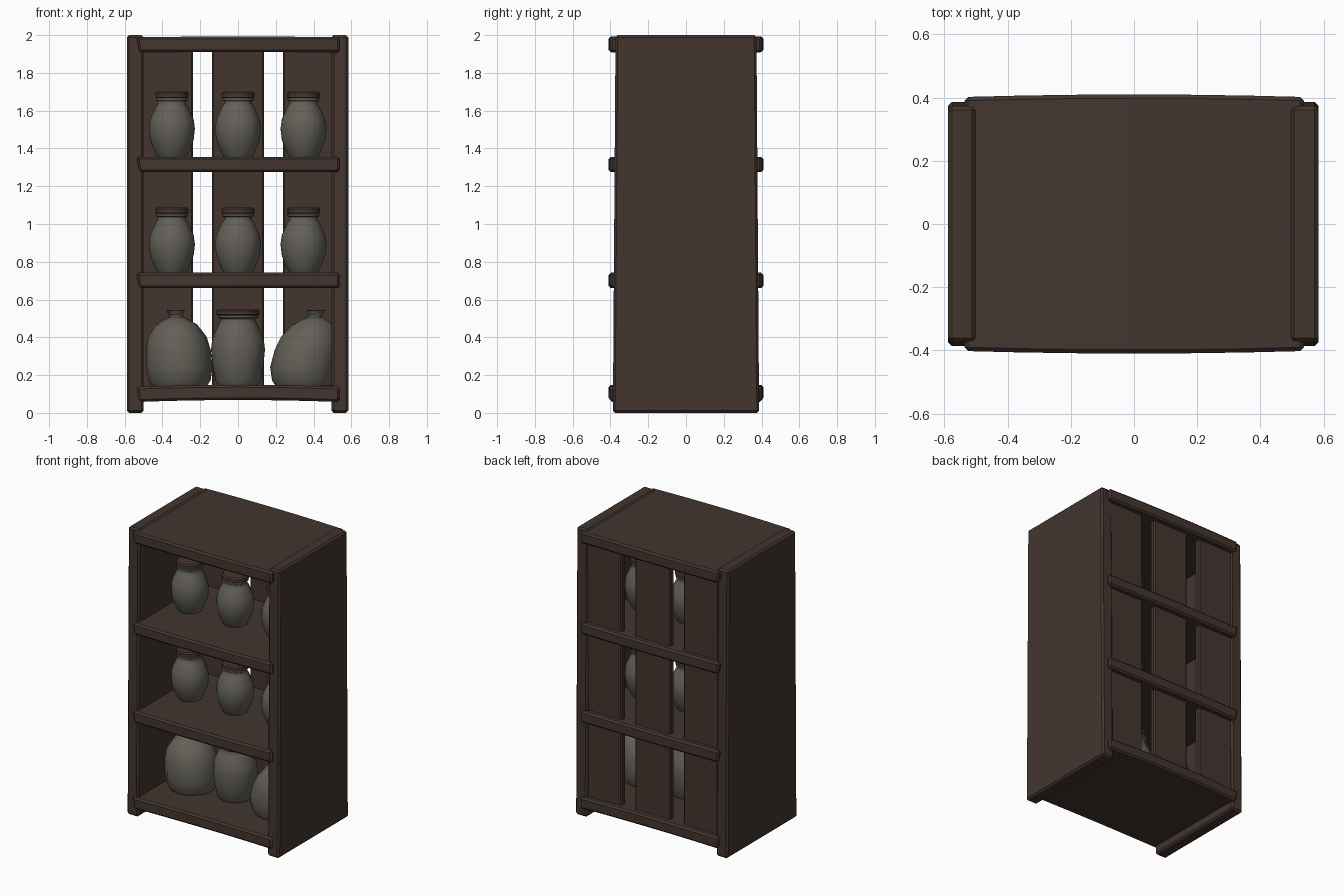
import bpy, bmesh, math

if "Cube" in bpy.data.objects:
    bpy.data.objects.remove(bpy.data.objects["Cube"])


def material(name, rgb):
    m = bpy.data.materials.new(name)
    m.diffuse_color = (*rgb, 1)
    m.use_nodes = True
    m.node_tree.nodes["Principled BSDF"].inputs["Base Color"].default_value = m.diffuse_color
    return m


WOOD = material("dark_wood", (0.056, 0.036, 0.028))
LID = material("lid_brown", (0.060, 0.037, 0.027))
CLAY = material("grey_clay", (0.125, 0.117, 0.096))


def finish(name, bm, mat, angle):
    bmesh.ops.recalc_face_normals(bm, faces=bm.faces)
    mesh = bpy.data.meshes.new(name)
    bm.to_mesh(mesh)
    bm.free()
    mesh.materials.append(mat)
    ob = bpy.data.objects.new(name, mesh)
    bpy.context.collection.objects.link(ob)
    bpy.ops.object.select_all(action='DESELECT')
    ob.select_set(True)
    bpy.context.view_layer.objects.active = ob
    bpy.ops.object.shade_smooth_by_angle(angle=math.radians(angle))
    return ob


def plank(name, lo, hi, bevel=0.012, warp=None):
    """Bevelled board between two corners, optionally reshaped by warp(co)."""
    bm = bmesh.new()
    bmesh.ops.create_cube(bm, size=1)
    for v in bm.verts:
        v.co = [(a + b) / 2 + c * (b - a) for a, b, c in zip(lo, hi, v.co)]
    long_edges = [e for e in bm.edges
                  if abs(e.verts[0].co.x - e.verts[1].co.x) > 0.8]
    if long_edges:
        bmesh.ops.subdivide_edges(bm, edges=long_edges, cuts=5, use_grid_fill=True)
    if warp:
        for v in bm.verts:
            warp(v.co)
    sharp = [e for e in bm.edges if e.calc_face_angle(0) > 0.7]
    bmesh.ops.bevel(bm, geom=sharp, offset=bevel, segments=1, affect='EDGES')
    return finish(name, bm, WOOD, 20)


def lathe(name, profile, at, mat, seg=14, lean=0.0, lean_from=0.0):
    """Turned shape from (radius, height) pairs; lean shifts the top sideways."""
    bm = bmesh.new()
    top = profile[-1][1]
    rings = []
    for r, z in profile:
        dx = lean * max(0, z - lean_from) / (top - lean_from)
        rings.append([bm.verts.new((at[0] + dx + r * math.cos(2 * math.pi * i / seg),
                                    at[1] + r * math.sin(2 * math.pi * i / seg),
                                    at[2] + z)) for i in range(seg)])
    for a, b in zip(rings, rings[1:]):
        for i in range(seg):
            j = (i + 1) % seg
            bm.faces.new((a[i], a[j], b[j], b[i]))
    bm.faces.new(rings[0])
    bm.faces.new(rings[-1])
    return finish(name, bm, mat, 40)


# Side panels, slightly narrower in depth at the top
def taper(co):
    co.y *= 1 - 0.018 * co.z


plank("left_side", (-0.588, -0.387, 0), (-0.5, 0.387, 2.0), warp=taper)
plank("right_side", (0.495, -0.387, 0), (0.584, 0.387, 2.0), warp=taper)


# Shelves: bowed front and back, slanted left end, gently sagging bottom board
def bow(sag, mid):
    def warp(co):
        t = 1 - (co.x / 0.54) ** 2
        co.y += math.copysign(0.008 * t, co.y)
        co.z += sag * t
        if co.x < -0.5 and co.z < mid:
            co.x += 0.015
    return warp


for name, z0, z1, sag in (("bottom_shelf", 0.058, 0.138, 0.010),
                          ("lower_shelf", 0.66, 0.742, 0),
                          ("upper_shelf", 1.275, 1.355, 0),
                          ("top_board", 1.908, 1.990, 0.002)):
    plank(name, (-0.538, -0.402, z0), (0.538, 0.402, z1),
          warp=bow(sag, (z0 + z1) / 2))

# Back slats with open gaps between them
for name, x0, x1 in (("left_back_slat", -0.51, -0.237),
                     ("middle_back_slat", -0.137, 0.137),
                     ("right_back_slat", 0.238, 0.51)):
    plank(name, (x0, 0.325, 0.09), (x1, 0.368, 1.96), bevel=0.008)

# Small jars with lids on the two upper shelves
JAR = [(0.075, 0), (0.088, 0.02), (0.115, 0.09), (0.122, 0.15), (0.115, 0.2),
       (0.085, 0.265), (0.075, 0.28), (0.075, 0.295), (0.084, 0.3),
       (0.084, 0.312), (0.07, 0.315)]
CAP = [(0.076, 0.31), (0.087, 0.316), (0.087, 0.338), (0.078, 0.346)]
for row, z in (("lower", 0.742), ("upper", 1.355)):
    for col, x in (("left", -0.35), ("middle", 0), ("right", 0.347)):
        lathe(f"{row}_{col}_jar", JAR, (x, -0.03, z), CLAY)
        lathe(f"{row}_{col}_lid", CAP, (x, -0.03, z), LID)

# Large jar in the middle of the bottom shelf
BIG_JAR = [(0.105, 0), (0.118, 0.02), (0.135, 0.11), (0.143, 0.19), (0.135, 0.25),
           (0.105, 0.32), (0.096, 0.335), (0.096, 0.352), (0.106, 0.358),
           (0.106, 0.37), (0.09, 0.372)]
BIG_CAP = [(0.1, 0.366), (0.115, 0.374), (0.115, 0.394), (0.104, 0.402)]
lathe("large_jar", BIG_JAR, (0, -0.03, 0.146), CLAY)
lathe("large_lid", BIG_CAP, (0, -0.03, 0.146), LID)

# Tied sacks either side, with a pinched neck and flared mouth
SACK = [(0.145, 0), (0.165, 0.03), (0.175, 0.1), (0.172, 0.19), (0.155, 0.26),
        (0.11, 0.325), (0.06, 0.355), (0.036, 0.365), (0.034, 0.375),
        (0.05, 0.4), (0.04, 0.402)]
lathe("left_sack", SACK, (-0.31, -0.06, 0.142), CLAY, 12, -0.02, 0.1)
lathe("right_sack", SACK, (0.345, -0.06, 0.142), CLAY, 12, 0.07, 0.1)
